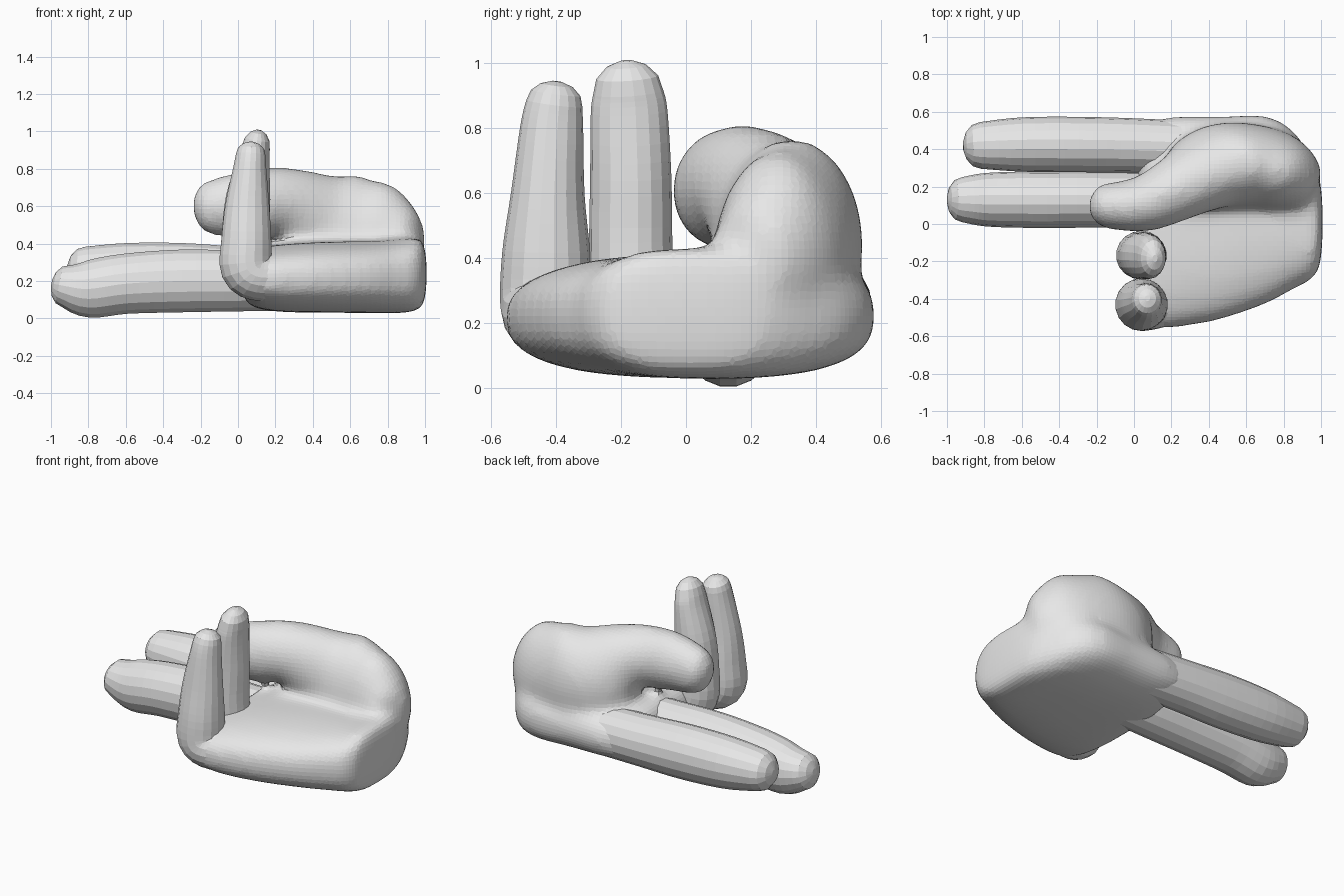
import bpy, bmesh, math
from mathutils import Vector

cube = bpy.data.objects.get("Cube")
if cube:
    bpy.data.objects.remove(cube, do_unlink=True)

grey = bpy.data.materials.new("light_grey")
grey.use_nodes = True
grey.diffuse_color = (0.8, 0.8, 0.8, 1)
grey.node_tree.nodes["Principled BSDF"].inputs["Base Color"].default_value = grey.diffuse_color


def spline(keys, steps):
    """Smooth curve through sections of (x, y, z, half width, half height)."""
    out = []
    for i in range(len(keys) - 1):
        a, b, c, d = (keys[min(max(i + k, 0), len(keys) - 1)] for k in (-1, 0, 1, 2))
        for s in range(steps):
            t = s / steps
            out.append([q + 0.5 * t * (r - p + t * (2 * p - 5 * q + 4 * r - w
                        + t * (3 * (q - r) + w - p))) for p, q, r, w in zip(a, b, c, d)])
    return out + [list(keys[-1])]


def loft(bm, keys, start_cap, end_cap, sides=18, power=2, axis=None):
    """Closed tube with rounded ends; axis fixes the facing of all sections."""
    rows = spline(keys, 4)
    pts = [Vector(r[:3]) for r in rows]
    last = len(rows) - 1
    rings = []

    def ring(i, depth=0, degrees=0):
        tangent = axis or (pts[min(i + 1, last)] - pts[max(i - 1, 0)]).normalized()
        side = Vector((0, 1, 0))
        side = (side - tangent * side.dot(tangent)).normalized()
        up = tangent.cross(side)
        bend = math.radians(degrees)
        centre = pts[i] + tangent * depth * math.sin(bend)
        verts = []
        for k in range(sides):
            a = math.tau * k / sides
            c, s = math.cos(a), math.sin(a)
            u = math.copysign(abs(c) ** (2 / power), c) * rows[i][3] * math.cos(bend)
            v = math.copysign(abs(s) ** (2 / power), s) * rows[i][4] * math.cos(bend)
            verts.append(bm.verts.new(centre + side * u + up * v))
        rings.append(verts)

    for degrees in (80, 55, 28):
        ring(0, -start_cap, degrees)
    for i in range(last + 1):
        ring(i)
    for degrees in (28, 55, 80):
        ring(last, end_cap, degrees)
    for lo, hi in zip(rings, rings[1:]):
        for k in range(sides):
            n = (k + 1) % sides
            bm.faces.new((lo[k], lo[n], hi[n], hi[k]))
    bm.faces.new(rings[0][::-1])
    bm.faces.new(rings[-1])


def finish(name, bm):
    bmesh.ops.recalc_face_normals(bm, faces=bm.faces)
    mesh = bpy.data.meshes.new(name)
    bm.to_mesh(mesh)
    bm.free()
    mesh.materials.append(grey)
    obj = bpy.data.objects.new(name, mesh)
    bpy.context.collection.objects.link(obj)
    return obj


# Palm and folded thumb, blended into one skin
bm = bmesh.new()
loft(bm, [(0.09, 0, 0.215, 0.56, 0.16), (0.22, 0.01, 0.215, 0.565, 0.18),
          (0.45, 0.03, 0.22, 0.545, 0.19), (0.7, 0.075, 0.222, 0.505, 0.193),
          (0.85, 0.075, 0.225, 0.425, 0.198), (0.94, 0.03, 0.235, 0.335, 0.2),
          (0.98, 0.01, 0.24, 0.27, 0.19)], 0.08, 0.03,
     sides=32, power=2.7, axis=Vector((1, 0, 0)))
loft(bm, [(0.92, 0.2, 0.4, 0.14, 0.19), (0.81, 0.265, 0.405, 0.2, 0.315),
          (0.66, 0.31, 0.41, 0.22, 0.335), (0.45, 0.31, 0.475, 0.225, 0.335),
          (0.25, 0.2, 0.615, 0.182, 0.2), (0.05, 0.107, 0.61, 0.152, 0.185),
          (-0.15, 0.098, 0.59, 0.125, 0.15)], 0.05, 0.095, sides=24, power=1.9)
palm = finish("palm_and_thumb", bm)
blend = palm.modifiers.new("blend", 'REMESH')
blend.mode = 'VOXEL'
blend.voxel_size = 0.026
relax = palm.modifiers.new("relax", 'SMOOTH')
relax.factor = 0.5
relax.iterations = 20

# Fingers: two stretched out, two folded upright
fingers = {
    "index_finger": (0.095, [
        (0.3, 0.41, 0.22, 0.14, 0.15), (0, 0.42, 0.23, 0.145, 0.155),
        (-0.3, 0.425, 0.24, 0.148, 0.165), (-0.6, 0.425, 0.25, 0.145, 0.155),
        (-0.82, 0.42, 0.26, 0.125, 0.125)]),
    "middle_finger": (0.08, [
        (0.3, 0.13, 0.2, 0.14, 0.16), (0, 0.13, 0.2, 0.148, 0.165),
        (-0.3, 0.13, 0.2, 0.15, 0.17), (-0.6, 0.13, 0.185, 0.15, 0.163),
        (-0.8, 0.13, 0.157, 0.142, 0.155), (-0.92, 0.13, 0.172, 0.12, 0.115)]),
    "ring_finger": (0.1, [
        (0.32, -0.16, 0.23, 0.13, 0.13), (0.14, -0.165, 0.22, 0.13, 0.13),
        (0.05, -0.165, 0.29, 0.13, 0.14), (0.042, -0.17, 0.45, 0.128, 0.13),
        (0.055, -0.17, 0.65, 0.125, 0.12), (0.085, -0.175, 0.85, 0.118, 0.085),
        (0.095, -0.178, 0.91, 0.108, 0.077)]),
    "little_finger": (0.07, [
        (0.3, -0.37, 0.23, 0.13, 0.13), (0.13, -0.415, 0.22, 0.14, 0.13),
        (0.047, -0.43, 0.27, 0.142, 0.142), (0.045, -0.43, 0.42, 0.135, 0.135),
        (0.05, -0.425, 0.6, 0.113, 0.12), (0.063, -0.413, 0.8, 0.097, 0.09),
        (0.068, -0.405, 0.875, 0.087, 0.08)]),
}
for name, (tip, keys) in fingers.items():
    bm = bmesh.new()
    loft(bm, keys, 0.05, tip)
    finish(name, bm)
